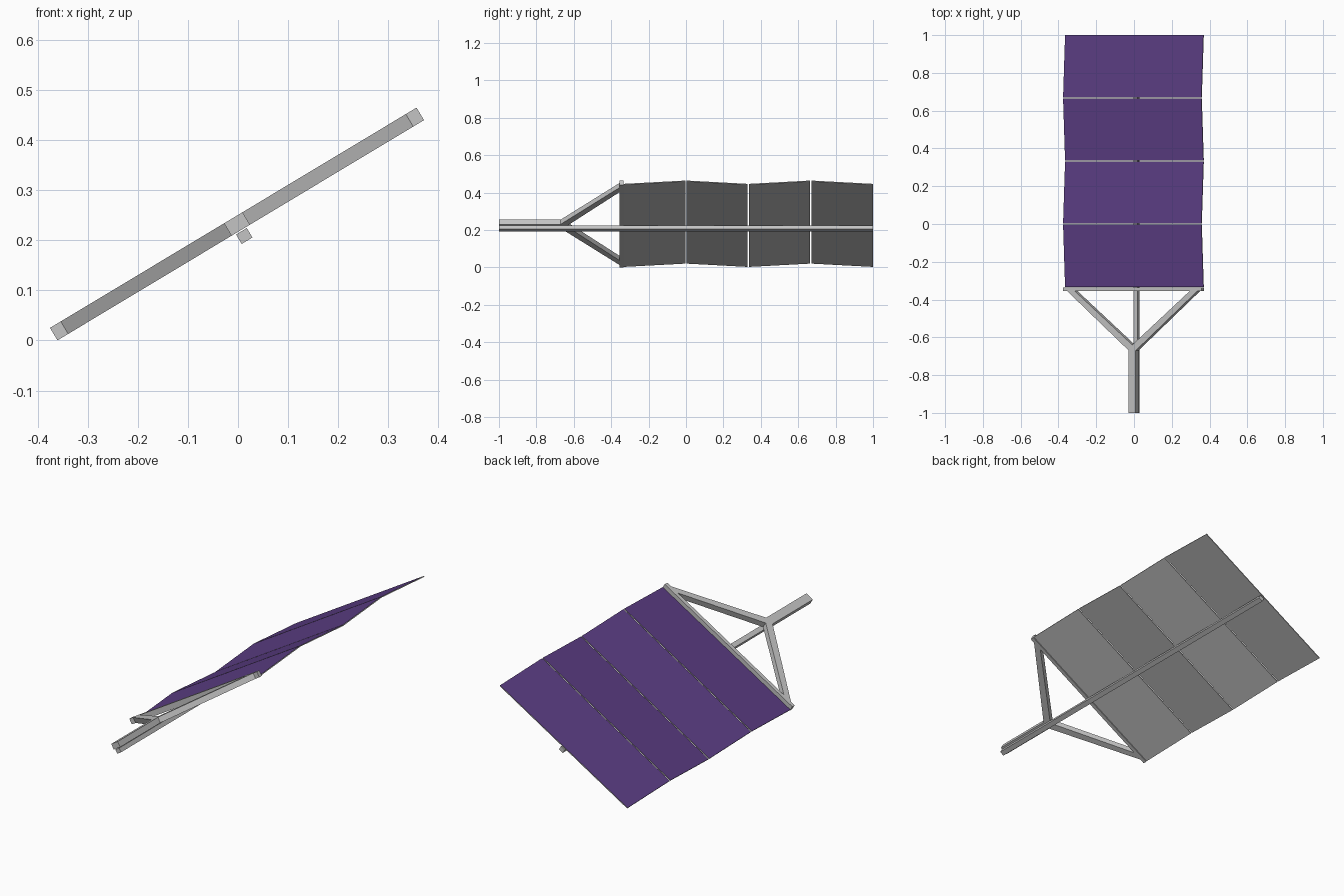
import bpy, bmesh, math
from mathutils import Matrix

cube = bpy.data.objects.get("Cube")
if cube:
    bpy.data.objects.remove(cube, do_unlink=True)


def make_material(name, rgb):
    mat = bpy.data.materials.new(name)
    mat.use_nodes = True
    color = (*rgb, 1)
    mat.diffuse_color = color
    mat.node_tree.nodes["Principled BSDF"].inputs["Base Color"].default_value = color
    return mat


GREY = make_material("light_grey_metal", (0.55, 0.55, 0.55))
PURPLE = make_material("purple_cells", (0.105, 0.047, 0.23))

# The whole wing is laid out flat, then tilted about the long axis
TILT = Matrix.Translation((-0.002, 0, 0.2325)) @ Matrix.Rotation(-math.radians(31), 4, "Y")
HALF_WIDTH = 0.427
FRAME = 0.0145


def prism(name, outline, low, high, axis="Z", cell_top=False):
    """Extrude an outline between two levels, along Z (plan) or X (side profile)."""
    bm = bmesh.new()
    rings = []
    for level in (low, high):
        rings.append([bm.verts.new((a, b, level) if axis == "Z" else (level, a, b))
                      for a, b in outline])
    bm.faces.new(rings[0])
    bm.faces.new(rings[1])
    n = len(outline)
    for i in range(n):
        j = (i + 1) % n
        bm.faces.new((rings[0][i], rings[0][j], rings[1][j], rings[1][i]))
    bmesh.ops.recalc_face_normals(bm, faces=bm.faces)
    # Upward faces of a panel carry the cells
    if cell_top:
        for f in bm.faces:
            f.material_index = int(f.normal.z > 0.8)
    bm.transform(TILT)
    mesh = bpy.data.meshes.new(name)
    bm.to_mesh(mesh)
    bm.free()
    mesh.materials.append(GREY)
    mesh.materials.append(PURPLE)
    obj = bpy.data.objects.new(name, mesh)
    bpy.context.collection.objects.link(obj)
    return obj


def bar(name, half, y0, y1, low, high):
    return prism(name, [(-half, y0), (half, y0), (half, y1), (-half, y1)], low, high)


# Yoke: stub, two diagonal struts and a cross bar
bar("yoke_stub", 0.0215, -1, -0.67, -FRAME, FRAME)
bar("yoke_cross_bar", HALF_WIDTH, -0.355, -0.335, -FRAME, FRAME)
for side, name in ((1, "left_strut"), (-1, "right_strut")):
    outline = [(0, -0.67), (0.0215, -0.67), (0.402, -0.355), (0.355, -0.355), (0, -0.64)]
    prism(name, [(side * u, y) for u, y in outline], -FRAME, FRAME)

# Long boom running beneath the panels
bar("boom", 0.0125, -1, 1, -0.039, -0.017)

# Four thin panels folded in a shallow zigzag
LOW, HIGH, HALF_THICK, HALF_GAP = -0.0085, 0.012, 0.0025, 0.0035
for i in range(4):
    y0 = -1 / 3 + i / 3 + (HALF_GAP if i > 0 else 0)
    y1 = i / 3 - (HALF_GAP if i < 3 else 0)
    h0, h1 = (LOW, HIGH) if i % 2 == 0 else (HIGH, LOW)
    side_profile = [(y0, h0 - HALF_THICK), (y1, h1 - HALF_THICK),
                    (y1, h1 + HALF_THICK), (y0, h0 + HALF_THICK)]
    prism(f"panel_{i + 1}", side_profile, -HALF_WIDTH, HALF_WIDTH, "X", True)
